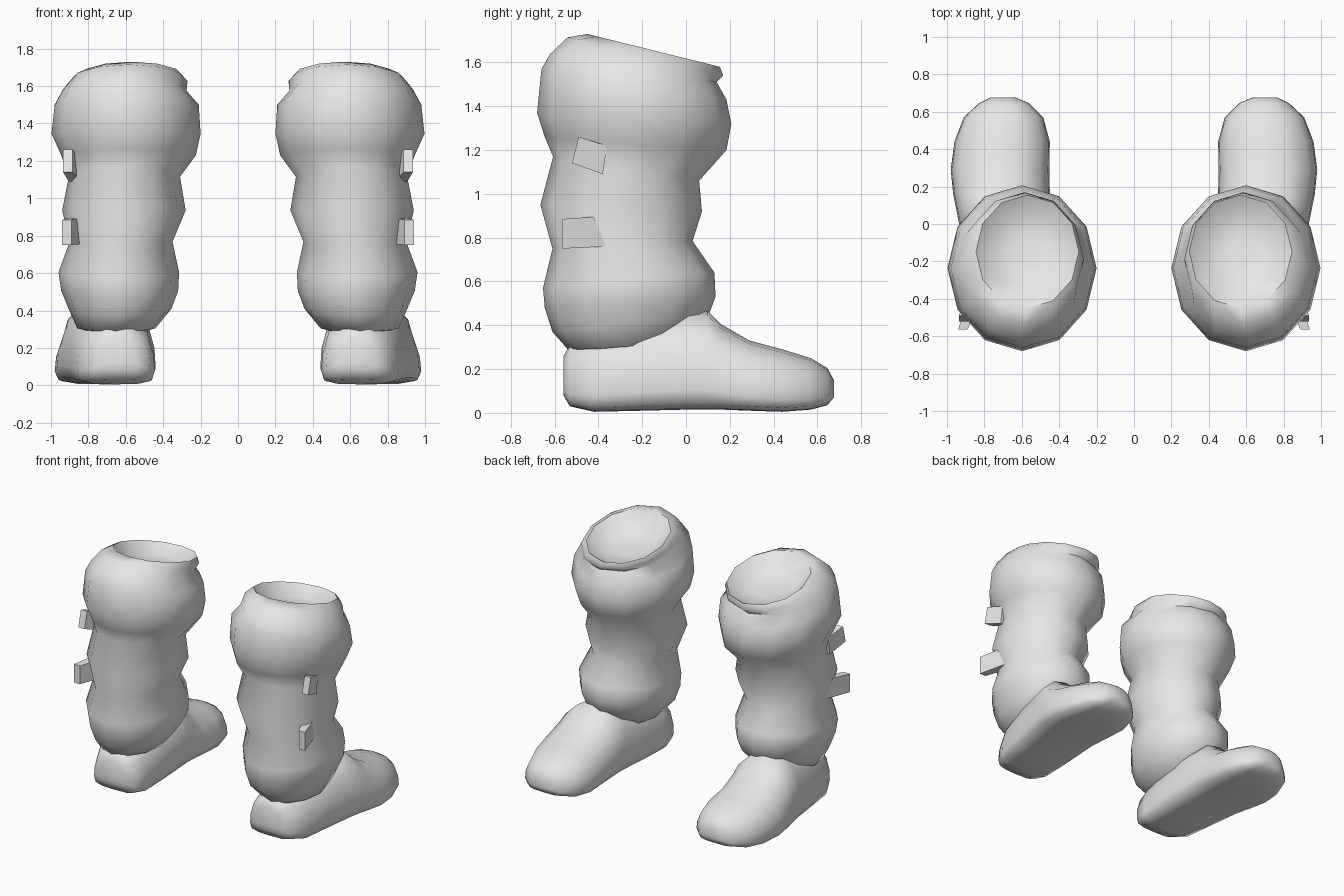
import bpy, bmesh, math

cube = bpy.data.objects.get("Cube")
if cube:
    bpy.data.objects.remove(cube, do_unlink=True)

grey = bpy.data.materials.new("plain_grey")
grey.use_nodes = True
grey.diffuse_color = (0.8, 0.8, 0.8, 1)
grey.node_tree.nodes["Principled BSDF"].inputs["Base Color"].default_value = (0.8, 0.8, 0.8, 1)


def loft(name, rings, side, smooth=60):
    """Skin a list of point rings, close both ends, and put it on one side."""
    bm = bmesh.new()
    loops = [[bm.verts.new((side * x, y, z)) for x, y, z in r] for r in rings]
    n = len(loops[0])
    for a, b in zip(loops, loops[1:]):
        for i in range(n):
            j = (i + 1) % n
            bm.faces.new((a[i], a[j], b[j], b[i]))
    bm.faces.new(loops[0])
    bm.faces.new(loops[-1])
    bmesh.ops.recalc_face_normals(bm, faces=bm.faces)
    mesh = bpy.data.meshes.new(name)
    bm.to_mesh(mesh)
    bm.free()
    mesh.materials.append(grey)
    obj = bpy.data.objects.new(name, mesh)
    bpy.context.collection.objects.link(obj)
    bpy.ops.object.select_all(action='DESELECT')
    obj.select_set(True)
    bpy.context.view_layer.objects.active = obj
    bpy.ops.object.shade_smooth_by_angle(angle=math.radians(smooth))
    return obj


def shaft_ring(x0, x1, y0, y1, zb, zf, sides=12):
    """Tilted oval ring: zb is the height at the low-y end, zf at the high-y end."""
    pts = []
    for i in range(sides):
        t = 2 * math.pi * i / sides
        c, s = math.cos(t), math.sin(t)
        pts.append(((x0 + x1) / 2 + (x1 - x0) / 2 * c,
                    (y0 + y1) / 2 + (y1 - y0) / 2 * s,
                    (zb + zf) / 2 + (zf - zb) / 2 * s))
    return pts


# Shaft: hollow top, rolled lip, then three puffy folds down to the ankle
SHAFT = [
    (0.50, 0.64, -0.22, -0.07, 1.57, 1.54),
    (0.39, 0.75, -0.34, 0.05, 1.61, 1.53),
    (0.295, 0.845, -0.45, 0.155, 1.73, 1.58),
    (0.27, 0.90, -0.54, 0.17, 1.715, 1.54),
    (0.275, 0.94, -0.62, 0.14, 1.64, 1.51),
    (0.21, 0.98, -0.66, 0.185, 1.57, 1.43),
    (0.20, 0.997, -0.68, 0.207, 1.37, 1.32),
    (0.225, 0.945, -0.645, 0.185, 1.26, 1.20),
    (0.31, 0.905, -0.607, 0.06, 1.17, 1.06),
    (0.28, 0.94, -0.665, 0.073, 0.95, 0.92),
    (0.35, 0.90, -0.61, 0.03, 0.75, 0.785),
    (0.315, 0.96, -0.653, 0.13, 0.57, 0.64),
    (0.32, 0.945, -0.645, 0.135, 0.48, 0.53),
    (0.355, 0.906, -0.61, 0.105, 0.37, 0.45),
    (0.44, 0.86, -0.54, 0.0, 0.29, 0.32),
    (0.55, 0.75, -0.40, -0.15, 0.27, 0.28),
]

# Foot: half cross-section (width fraction, height fraction) and sections heel to toe
HALF = [(0, 0), (0.6, 0.01), (0.92, 0.06), (1, 0.2), (0.97, 0.45), (0.82, 0.75), (0.45, 0.95), (0, 1)]
SECTION = HALF + [(-u, v) for u, v in HALF[-2:0:-1]]
FOOT = [  # y, inner x, outer x, top z, bottom z
    (-0.56, 0.54, 0.73, 0.26, 0.08),
    (-0.53, 0.47, 0.80, 0.31, 0.03),
    (-0.42, 0.445, 0.86, 0.36, 0.005),
    (-0.20, 0.44, 0.90, 0.43, 0.01),
    (0.00, 0.445, 0.935, 0.465, 0.015),
    (0.10, 0.45, 0.955, 0.465, 0.015),
    (0.16, 0.45, 0.967, 0.405, 0.015),
    (0.29, 0.452, 0.98, 0.33, 0.01),
    (0.44, 0.45, 0.96, 0.29, 0.005),
    (0.57, 0.485, 0.91, 0.25, 0.015),
    (0.645, 0.56, 0.83, 0.205, 0.035),
    (0.675, 0.63, 0.77, 0.15, 0.07),
]


def foot_ring(y, x0, x1, top, bottom):
    return [((x0 + x1) / 2 + (x1 - x0) / 2 * u, y, bottom + (top - bottom) * v)
            for u, v in SECTION]


def flap_ring(y, x0, x1, low, high, slope=0.0):
    """Four corners of a strap end; slope shifts the lower edge along y."""
    return [(x0, y + slope, low), (x1, y + slope, low), (x1, y, high), (x0, y, high)]


# Strap ends: wedges that flare away from the outer side of the shaft
STRAPS = {
    "upper_strap": [flap_ring(-0.49, 0.885, 0.935, 1.14, 1.26, -0.03),
                    flap_ring(-0.36, 0.84, 0.905, 1.09, 1.22, -0.02)],
    "lower_strap": [flap_ring(-0.565, 0.89, 0.94, 0.75, 0.885),
                    flap_ring(-0.36, 0.80, 0.88, 0.76, 0.90)],
}

for side, label in ((1, "left"), (-1, "right")):
    loft(label + "_shaft", [shaft_ring(*r) for r in SHAFT], side)
    loft(label + "_foot", [foot_ring(*r) for r in FOOT], side)
    for name, rings in STRAPS.items():
        loft(label + "_" + name, rings, side, smooth=30)
